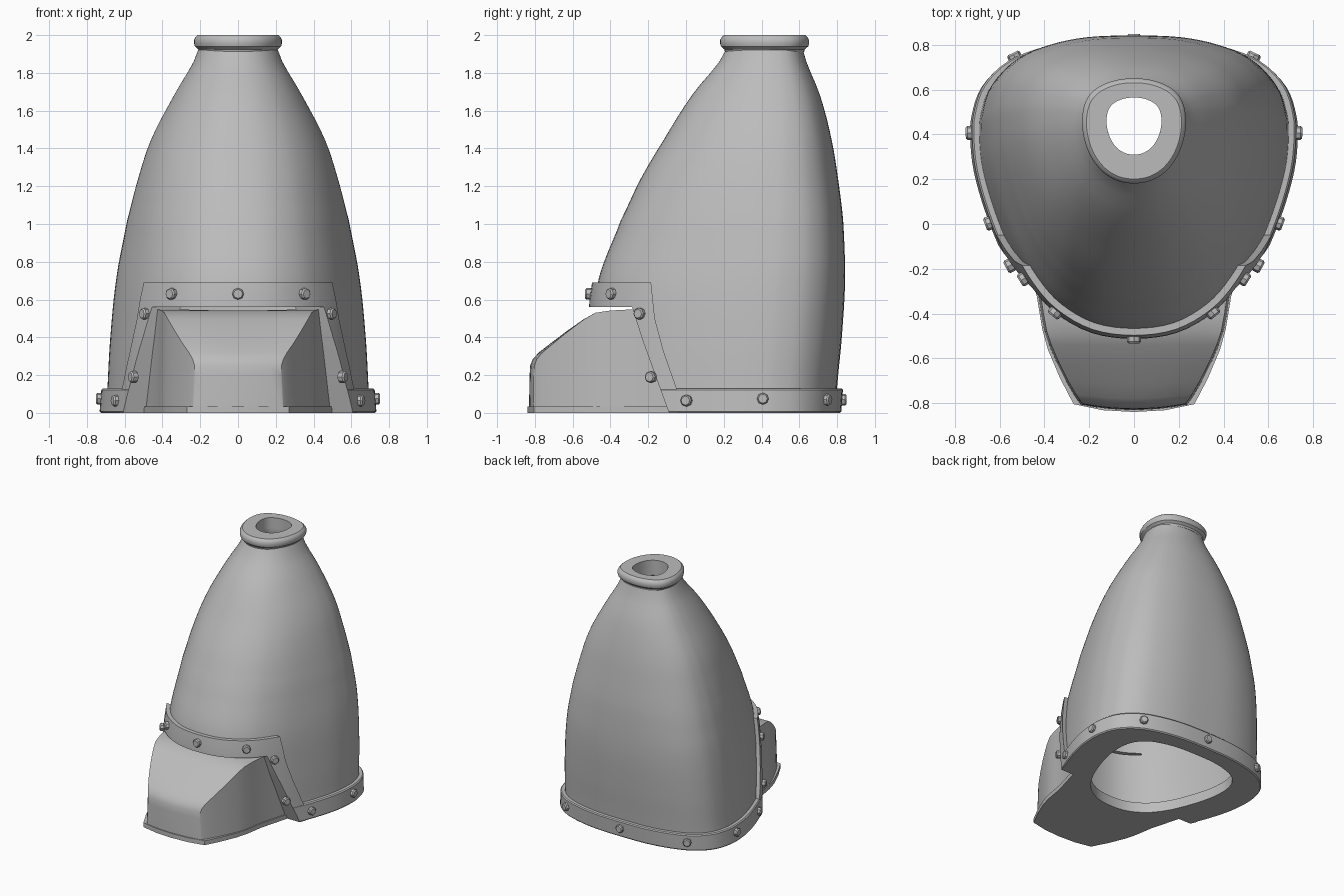
import bpy, bmesh, math
from mathutils import Vector, Matrix

if "Cube" in bpy.data.objects:
    bpy.data.objects.remove(bpy.data.objects["Cube"], do_unlink=True)

GREY = (0.5, 0.5, 0.5, 1)
metal = bpy.data.materials.new("grey_metal")
metal.use_nodes = True
metal.diffuse_color = GREY
metal.node_tree.nodes["Principled BSDF"].inputs["Base Color"].default_value = GREY

# Half of the rounded-triangle plan, back to front
PLAN = [(0, .84), (.22, .833), (.4, .80), (.55, .74), (.65, .64), (.69, .52), (.695, .42),
        (.68, .28), (.63, .1), (.55, -.1), (.46, -.25), (.35, -.365), (.19, -.45), (0, -.475)]
# Body silhouette: height, half width, front y, back y
BODY = [(0, .70, -.50, .79), (.13, .69, -.50, .80), (.4, .675, -.49, .825), (.7, .645, -.465, .842),
        (1.02, .59, -.345, .832), (1.24, .535, -.24, .805), (1.45, .465, -.115, .77),
        (1.68, .345, .03, .71), (1.92, .215, .21, .62)]


def catmull(a, b, c, d, t):
    a, b, c, d = Vector(a), Vector(b), Vector(c), Vector(d)
    return b + 0.5 * t * (c - a + t * (2 * a - 5 * b + 4 * c - d + t * (3 * (b - c) + d - a)))


loop = PLAN + [(-x, y) for x, y in PLAN[-2:0:-1]]
n = len(loop)
UNIT = []
for i in range(n):
    for k in range(4):
        p = catmull(loop[i - 1], loop[i], loop[(i + 1) % n], loop[(i + 2) % n], k / 4)
        UNIT.append(Vector((p.x / .695, (p.y - .1825) / .6575)))


def body_row(z):
    """Body silhouette at any height."""
    i = max(k for k in range(len(BODY) - 1) if BODY[k][0] <= z)
    a, b, c = BODY[max(i - 1, 0)], BODY[i], BODY[i + 1]
    d = BODY[min(i + 2, len(BODY) - 1)]
    p = catmull(a[1:], b[1:], c[1:], d[1:], (z - b[0]) / (c[0] - b[0]))
    return (z, *p)


def ring(row, offset=0.0):
    """Plan curve fitted to a silhouette row, rounder towards the top."""
    z, half, front, back = row
    blend = 0.5 * min(max(z - .8, 0) / 1.1, 1)
    pts = []
    for u in UNIT:
        v = u.lerp(u.normalized(), blend)
        pts.append(Vector((v.x * half, (front + back) / 2 + v.y * (back - front) / 2)))
    out = []
    for i, p in enumerate(pts):
        t = (pts[(i + 1) % len(pts)] - pts[i - 1]).normalized()
        out.append(Vector((p.x - t.y * offset, p.y + t.x * offset, z)))
    return out


def loft(name, rings):
    """Closed solid through a list of equal rings."""
    bm = bmesh.new()
    loops = [[bm.verts.new(p) for p in r] for r in rings]
    for a, b in zip(loops, loops[1:]):
        for i in range(len(a)):
            j = (i + 1) % len(a)
            bm.faces.new((a[i], a[j], b[j], b[i]))
    bm.faces.new(loops[0])
    bm.faces.new(loops[-1])
    bmesh.ops.recalc_face_normals(bm, faces=bm.faces)
    mesh = bpy.data.meshes.new(name)
    bm.to_mesh(mesh)
    bm.free()
    mesh.materials.append(metal)
    ob = bpy.data.objects.new(name, mesh)
    bpy.context.collection.objects.link(ob)
    return ob


def activate(ob):
    bpy.ops.object.select_all(action='DESELECT')
    ob.select_set(True)
    bpy.context.view_layer.objects.active = ob


def carve(ob, cutter, operation='DIFFERENCE'):
    activate(ob)
    m = ob.modifiers.new("carve", 'BOOLEAN')
    m.operation, m.object, m.solver = operation, cutter, 'EXACT'
    bpy.ops.object.modifier_apply(modifier=m.name)


def smooth(ob):
    activate(ob)
    bpy.ops.object.shade_smooth_by_angle(angle=math.radians(32))


def side_prism(name, profile):
    """Side profile (y, z) extruded across the full width."""
    return loft(name, [[Vector((x, y, z)) for y, z in profile] for x in (-1, 1)])


# Cutters: hollow inside with a narrower floor hole, and the slanted front opening
wall = .09
hollow = [(z, .49, -.26, .70) for z in (-.1, .08)]
for z in [.085 + .15 * i for i in range(11)]:
    _, h, f, b = body_row(z)
    hollow.append((z, h - wall, f + wall, b - wall))
hollow += [(1.88, .125, .31, .565), (2.1, .125, .31, .565)]
cavity = loft("cavity_cutter", [ring(r) for r in hollow])
slant = [(-.09, -.1), (-.09, 0), (-.145, .15), (-.235, .4), (-.285, .56)]
opening = side_prism("opening_cutter", slant + [(-1, .56), (-1, -.1)])
frame_shape = side_prism("frame_cutter", slant[1:] + [(-1, .56), (-1, .69), (-.185, .69),
                         (-.165, .5), (-.12, .33), (-.05, .13), (-.04, 0)])

# Main shell
body = loft("body_shell", [ring(body_row(1.92 * i / 32)) for i in range(33)])
carve(body, opening)

# Base flange
flange = loft("base_flange", [ring(body_row(z), o) for z, o in
              ((0, .025), (.008, .032), (.122, .032), (.13, .025))])
carve(flange, opening)

# Frame around the front opening
frame = loft("opening_frame", [ring(body_row(.69 * i / 8), .03) for i in range(9)])
carve(frame, frame_shape, 'INTERSECT')

# Rolled collar at the top
collar = loft("top_collar", [ring((z, .21 + o, .207 - o, .625 + o)) for z, o in
              ((1.91, 0), (1.925, .004), (1.94, .022), (1.955, .026), (1.975, .026),
               (1.99, .018), (2, .006))])

# Front spout: y, half width, top height
SPOUT = [(-.05, .49, .55), (-.2, .45, .55), (-.3, .42, .547), (-.4, .405, .542), (-.48, .39, .53),
         (-.54, .37, .495), (-.62, .335, .435), (-.7, .295, .37), (-.76, .26, .32),
         (-.79, .24, .285), (-.803, .23, .25), (-.806, .228, .2), (-.809, .227, .035)]
rings = []
for y, w, top in SPOUT:
    bulge = .022 * min(max((-y - .5) / .3, 0), 1)
    r = [Vector((-w - .01, y, .03))]
    for k in range(9):
        s = k / 4 - 1
        r.append(Vector((s * w, y - bulge * (1 - s * s), top)))
    rings.append(r + [Vector((w + .01, y, .03))])
spout = loft("front_spout", rings)

# Plate under the spout
edge = [(.51, -.05), (.435, -.32), (.41, -.47), (.385, -.56), (.33, -.69), (.27, -.805), (.14, -.832)]
outline = edge + [(0, -.84)] + [(-x, y) for x, y in reversed(edge)]
plate = loft("spout_plate", [[Vector((x, y, z)) for x, y in outline] for z in (0, .035)])

for part in (body, flange, frame, collar, spout, plate):
    carve(part, cavity)
    smooth(part)
for cutter in (cavity, opening, frame_shape):
    bpy.data.objects.remove(cutter, do_unlink=True)

# Bolts on the flange, posts and top band
SPOTS = [(0, .83, .07), (0, -.5, .63), (.52, .77, .07), (.73, .4, .075), (.59, 0, .065),
         (.34, -.4, .63), (.48, -.26, .525), (.53, -.15, .19)]
for x, y, z in SPOTS:
    for side in ((1, -1) if x else (1,)):
        target = Vector((x * side, y, z))
        outer = ring(body_row(z), .03)
        i = min(range(len(outer)), key=lambda k: (outer[k] - target).length)
        normal = (outer[i] - ring(body_row(z))[i]).normalized()
        place = Matrix.Translation(outer[i]) @ normal.to_track_quat('Z', 'Y').to_matrix().to_4x4()
        rims = [[place @ Vector((r * math.cos(a * math.pi / 4), r * math.sin(a * math.pi / 4), h))
                 for a in range(8)] for h, r in ((-.01, .031), (.018, .031), (.026, .024))]
        loft("bolt", rims)
